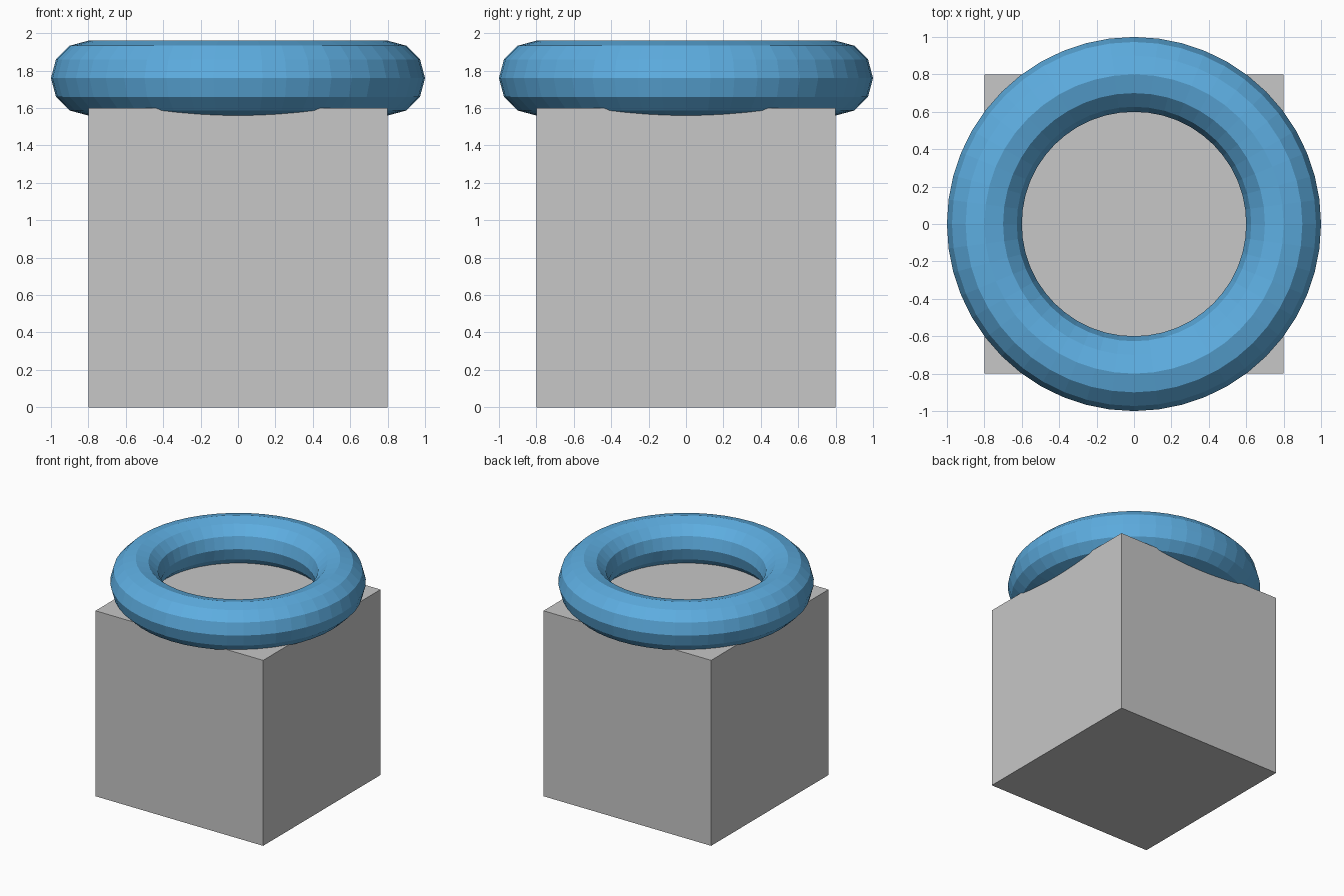
import bpy

if "Cube" in bpy.data.objects:
    bpy.data.objects.remove(bpy.data.objects["Cube"])


def material(name, rgb):
    mat = bpy.data.materials.new(name)
    mat.diffuse_color = (*rgb, 1.0)
    mat.use_nodes = True
    mat.node_tree.nodes["Principled BSDF"].inputs["Base Color"].default_value = mat.diffuse_color
    return mat


def finish(name, mat):
    obj = bpy.context.object
    obj.name = name
    obj.data.materials.append(mat)
    return obj


grey = material("light_grey", (0.57, 0.57, 0.57))
blue = material("sky_blue", (0.11, 0.42, 0.75))

# Cube pedestal standing on the floor
bpy.ops.mesh.primitive_cube_add(size=1.6, location=(0, 0, 0.8))
finish("base_cube", grey)

# Faceted ring sunk slightly into the top of the cube
bpy.ops.mesh.primitive_torus_add(
    major_radius=0.8, minor_radius=0.2,
    major_segments=48, minor_segments=12,
    location=(0, 0, 1.76))
finish("top_ring", blue)
bpy.ops.object.shade_flat()
